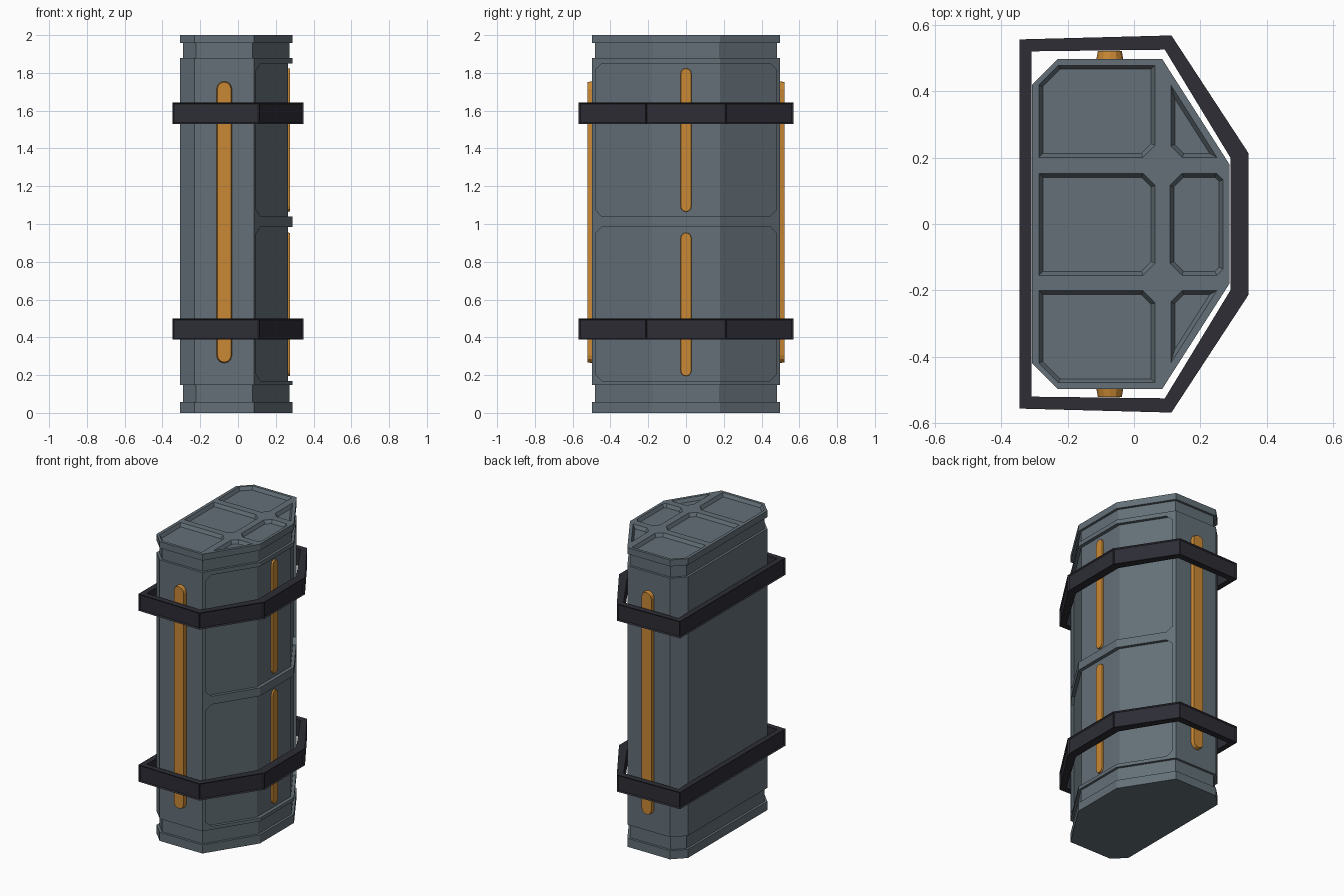
import bpy, bmesh, math
from mathutils import Matrix, Vector

if "Cube" in bpy.data.objects:
    bpy.data.objects.remove(bpy.data.objects["Cube"])


def material(name, rgb):
    m = bpy.data.materials.new(name)
    m.diffuse_color = (*rgb, 1)
    m.use_nodes = True
    m.node_tree.nodes["Principled BSDF"].inputs["Base Color"].default_value = m.diffuse_color
    return m


GREY = material("slate grey", (0.125, 0.16, 0.185))
DARK = material("dark strap", (0.026, 0.026, 0.036))
ORANGE = material("orange", (0.59, 0.25, 0.035))


def inset(pts, d):
    """Move each edge of a counter-clockwise outline inward by d (number or list per edge)."""
    n = len(pts)
    d = d if isinstance(d, (list, tuple)) else [d] * n
    lines = []
    for i in range(n):
        a, b = Vector(pts[i]), Vector(pts[(i + 1) % n])
        t = (b - a).normalized()
        lines.append((a + Vector((-t.y, t.x)) * d[i], t))
    out = []
    for i in range(n):
        (p, t), (q, s) = lines[i - 1], lines[i]
        k = (q - p).cross(s) / t.cross(s)
        out.append(tuple(p + t * k))
    return out


def finish(name, bm, mat):
    mesh = bpy.data.meshes.new(name)
    bm.to_mesh(mesh)
    bm.free()
    mesh.materials.append(mat)
    obj = bpy.data.objects.new(name, mesh)
    bpy.context.collection.objects.link(obj)
    return obj


def prism(name, pts, w0, w1, mat, taper0=0, taper1=0, axes=None):
    """Extrude an outline; taper insets either end; axes are the world directions of u, v, w."""
    M = Matrix(axes).transposed() if axes else Matrix.Identity(3)
    bm = bmesh.new()
    rings = [[bm.verts.new(M @ Vector((u, v, w))) for u, v in (inset(pts, t) if t else pts)]
             for w, t in ((w0, taper0), (w1, taper1))]
    for r in rings:
        bm.faces.new(r)
    n = len(pts)
    for i in range(n):
        j = (i + 1) % n
        bm.faces.new((rings[0][i], rings[0][j], rings[1][j], rings[1][i]))
    bmesh.ops.recalc_face_normals(bm, faces=bm.faces)
    return finish(name, bm, mat)


def cut(obj, cutter, keep=False):
    mod = obj.modifiers.new("cut", 'BOOLEAN')
    mod.operation, mod.solver, mod.object = 'DIFFERENCE', 'EXACT', cutter
    dg = bpy.context.evaluated_depsgraph_get()
    mesh = bpy.data.meshes.new_from_object(obj.evaluated_get(dg))
    obj.modifiers.clear()
    obj.data = mesh
    if not keep:
        bpy.data.objects.remove(cutter)


def chamfered(x0, x1, y0, y1, c):
    """Rectangle with chamfers c = (lower left, lower right, upper right, upper left)."""
    pts = []
    for (x, y), (sx, sy), k, first in (((x0, y0), (1, 1), c[0], 0), ((x1, y0), (-1, 1), c[1], 1),
                                       ((x1, y1), (-1, -1), c[2], 0), ((x0, y1), (1, -1), c[3], 1)):
        if not k:
            pts.append((x, y))
            continue
        pair = [(x, y + sy * k), (x + sx * k, y)]
        pts += pair[::-1] if first else pair
    return pts


def capsule(u, z0, z1, r, seg=6):
    pts = []
    for cz, start in ((z0 + r, math.pi), (z1 - r, 0)):
        for i in range(seg + 1):
            a = start + math.pi * i / seg
            pts.append((u + r * math.cos(a), cz + r * math.sin(a)))
    return pts


X, Y, Z = (1, 0, 0), (0, 1, 0), (0, 0, 1)
NX, NY = (-1, 0, 0), (0, -1, 0)

# Plan of the case, counter-clockwise
plan = [(-0.308, -0.42), (-0.23, -0.498), (0.085, -0.498), (0.288, -0.18),
        (0.288, 0.18), (0.085, 0.498), (-0.23, 0.498), (-0.308, 0.42)]

# Stacked shells
prism("base_rim", plan, 0, 0.057, GREY)
prism("lower_neck", inset(plan, 0.016), 0.05, 0.155, GREY)
body = prism("case_body", plan, 0.148, 1.878, GREY)
prism("upper_neck", inset(plan, 0.016), 1.87, 1.965, GREY)
lid = prism("lid", plan, 1.957, 2.0, GREY)

# Two wrap-around recessed panels on the three right-hand faces
core = prism("panel_floor", inset(plan, [0, 0, 0.02, 0.023, 0.02, 0, 0, 0]), 0.1, 1.95, GREY)
for z0, z1 in ((0.17, 0.985), (1.04, 1.85)):
    panel = prism("panel_cutter", chamfered(-0.48, 0.48, z0, z1, (0.035,) * 4),
                  0.04, 0.4, GREY, axes=(Y, Z, X))
    cut(panel, core, keep=True)
    cut(body, panel)
bpy.data.objects.remove(core)

# Recessed pockets in the lid
triangle = [(0.11, 0.235), (0.145, 0.2), (0.252, 0.2), (0.11, 0.423)]
pockets = [
    chamfered(-0.288, 0.065, 0.2, 0.48, (0, 0.037, 0, 0.06)),
    chamfered(-0.288, 0.065, -0.48, -0.2, (0.06, 0, 0.037, 0)),
    chamfered(-0.288, 0.065, -0.156, 0.154, (0, 0.037, 0.037, 0)),
    chamfered(0.107, 0.27, -0.156, 0.154, (0.037, 0.02, 0.02, 0.037)),
    triangle,
    [(x, -y) for x, y in reversed(triangle)],
]
for p in pockets:
    cut(lid, prism("pocket_cutter", p, 1.978, 2.002, GREY, taper0=0.013))

# Orange strips: one long one on each side, two on the right face
prism("front_strip", capsule(-0.073, 0.262, 1.757, 0.042), 0.49, 0.522, ORANGE,
      taper1=0.006, axes=(X, Z, NY))
prism("back_strip", capsule(0.073, 0.262, 1.757, 0.042), 0.49, 0.522, ORANGE,
      taper1=0.006, axes=(NX, Z, Y))
for label, z0, z1 in (("lower", 0.192, 0.957), ("upper", 1.062, 1.827)):
    prism(label + "_right_strip", capsule(0, z0, z1, 0.031), 0.25, 0.276, ORANGE,
          taper1=0.004, axes=(Y, Z, X))

# Straps with a sunken channel on every outer face
outer = [(-0.346, -0.557), (0.113, -0.569), (0.346, -0.213),
         (0.346, 0.213), (0.113, 0.569), (-0.346, 0.557)]
inner = [(-0.309, -0.521), (0.093, -0.526), (0.291, -0.2),
         (0.291, 0.2), (0.093, 0.526), (-0.309, 0.521)]


def strap(name, z0, z1):
    bm = bmesh.new()
    loops = [[bm.verts.new((x, y, z)) for x, y in pts]
             for pts, z in ((outer, z0), (outer, z1), (inner, z1), (inner, z0))]
    faces = []
    for k in range(4):
        a, b = loops[k], loops[(k + 1) % 4]
        for i in range(6):
            j = (i + 1) % 6
            f = bm.faces.new((a[i], a[j], b[j], b[i]))
            if k == 0:
                faces.append(f)
    bmesh.ops.recalc_face_normals(bm, faces=bm.faces)
    bmesh.ops.inset_individual(bm, faces=faces, thickness=0.01, depth=-0.008)
    finish(name, bm, DARK)


strap("lower_strap", 0.388, 0.5)
strap("upper_strap", 1.53, 1.642)
